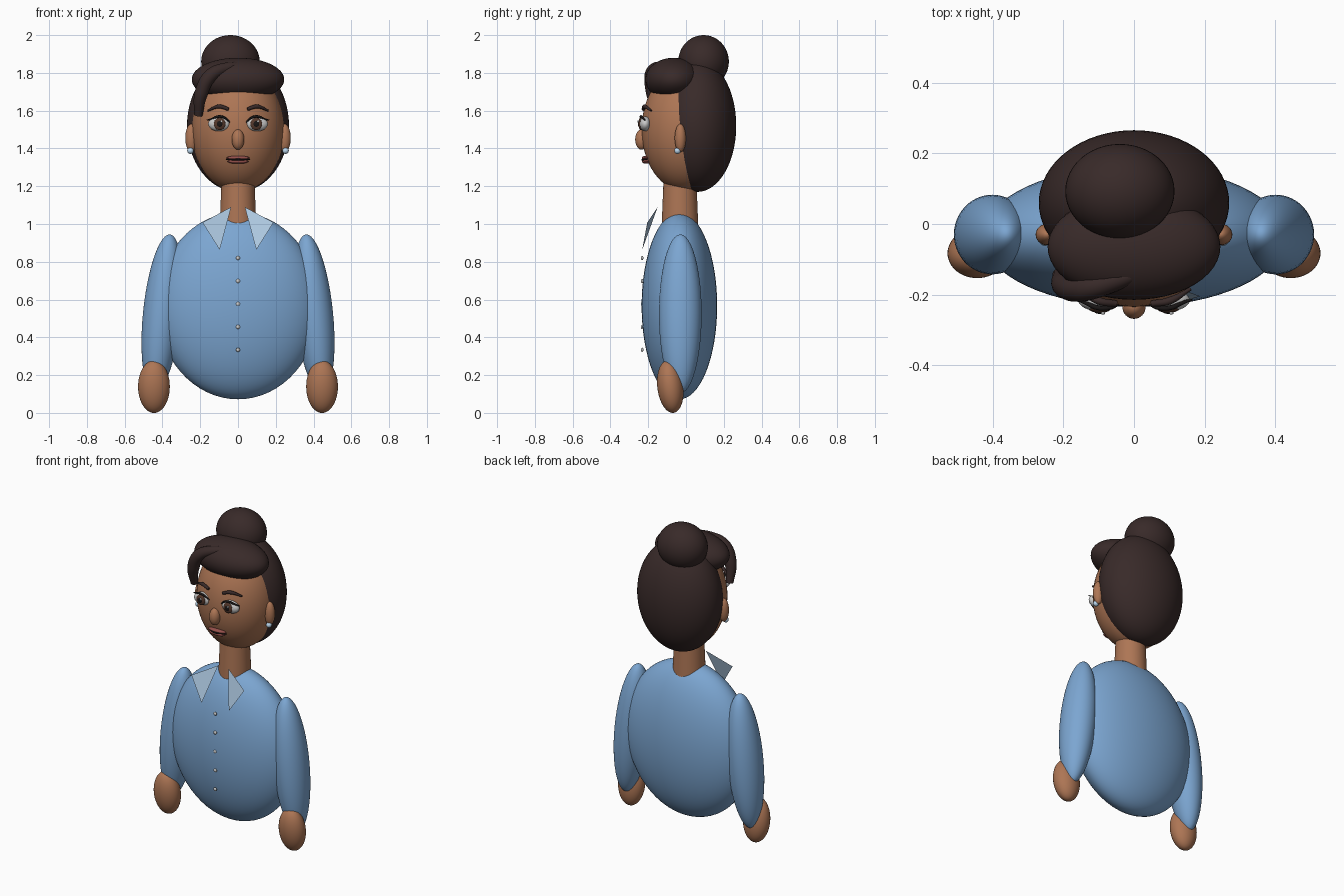
import bpy
import bmesh

if "Cube" in bpy.data.objects:
    bpy.data.objects.remove(bpy.data.objects["Cube"])

MATS = {}
COLOURS = {
    "skin": (0.42, 0.18, 0.09), "hair": (0.04, 0.023, 0.022), "shirt": (0.20, 0.38, 0.64),
    "collar": (0.42, 0.58, 0.75), "white": (0.9, 0.9, 0.88), "brown": (0.09, 0.04, 0.025),
    "black": (0.01, 0.008, 0.008), "lip": (0.30, 0.08, 0.07), "pearl": (0.5, 0.68, 0.85),
}
for key, rgb in COLOURS.items():
    MATS[key] = bpy.data.materials.new(key)
    MATS[key].diffuse_color = (*rgb, 1)


def finish(ob, name, mat):
    ob.name = name
    ob.data.materials.append(MATS[mat])
    return ob


def ball(name, mat, loc, radii, rot=(0, 0, 0), seg=48):
    """Smooth ellipsoid."""
    bpy.ops.mesh.primitive_uv_sphere_add(segments=seg, ring_count=seg // 2, radius=1,
                                         location=loc, rotation=rot)
    ob = bpy.context.object
    ob.scale = radii
    bpy.ops.object.shade_smooth()
    return finish(ob, name, mat)


def tube(name, mat, pts, radii, bevel=6):
    """Tapered smooth tube through the given points."""
    cu = bpy.data.curves.new(name, 'CURVE')
    cu.dimensions = '3D'
    cu.bevel_depth = 1
    cu.bevel_resolution = bevel
    cu.use_fill_caps = True
    cu.resolution_u = 10
    sp = cu.splines.new('BEZIER')
    sp.bezier_points.add(len(pts) - 1)
    for bp, p, r in zip(sp.bezier_points, pts, radii):
        bp.co = p
        bp.radius = r
        bp.handle_left_type = bp.handle_right_type = 'AUTO'
    ob = bpy.data.objects.new(name, cu)
    bpy.context.collection.objects.link(ob)
    return finish(ob, name, mat)


# Torso and neck
ball("torso", "shirt", (0, -0.035, 0.567), (0.43, 0.2, 0.495), seg=64)
bpy.ops.mesh.primitive_cone_add(vertices=48, radius1=0.098, radius2=0.086, depth=0.3,
                                location=(0, -0.032, 1.11))
bpy.ops.object.shade_smooth_by_angle()
finish(bpy.context.object, "neck", "skin")

# Head and hair masses
ball("head", "skin", (0, 0, 1.5), (0.245, 0.235, 0.33), seg=64)
ball("back_hair", "hair", (0, 0.06, 1.52), (0.27, 0.206, 0.35), seg=64)
ball("fringe", "hair", (0, -0.065, 1.765), (0.245, 0.15, 0.115))
ball("hair_bun", "hair", (-0.04, 0.093, 1.86), (0.155, 0.134, 0.14))
tube("swept_strand", "hair",
     [(0.07, -0.115, 1.84), (-0.05, -0.16, 1.828), (-0.145, -0.183, 1.785),
      (-0.195, -0.175, 1.69), (-0.21, -0.145, 1.575)],
     [0.012, 0.029, 0.037, 0.036, 0.022])

# Nose and mouth
ball("nose", "skin", (0, -0.235, 1.447), (0.033, 0.034, 0.054), seg=32)
ball("upper_lip", "lip", (0, -0.213, 1.35), (0.062, 0.02, 0.011), seg=32)
ball("lower_lip", "lip", (0, -0.211, 1.331), (0.055, 0.022, 0.012), seg=32)
tube("mouth_line", "black", [(-0.062, -0.208, 1.341), (0, -0.231, 1.341), (0.062, -0.208, 1.341)],
     [0.003, 0.005, 0.003], 3)

# Shirt buttons
for i in range(5):
    ball(f"button_{i + 1}", "white", (0, -0.232, 0.82 - 0.1215 * i), (0.011, 0.007, 0.011), seg=16)

# Paired parts
for s, side in ((-1, "right"), (1, "left")):
    ball(f"{side}_sleeve", "shirt", (s * 0.402, -0.03, 0.525), (0.101, 0.113, 0.422), (0, -s * 0.1, 0))
    ball(f"{side}_hand", "skin", (s * 0.445, -0.083, 0.139), (0.084, 0.069, 0.14), (0.12, 0, 0))
    ball(f"{side}_ear", "skin", (s * 0.247, -0.03, 1.455), (0.032, 0.03, 0.075), seg=32)
    ball(f"{side}_earring", "pearl", (s * 0.252, -0.045, 1.388), (0.017, 0.017, 0.017), seg=24)

    # Eye layers
    ball(f"{side}_eye", "white", (s * 0.1, -0.216, 1.53), (0.058, 0.031, 0.039), seg=32)
    ball(f"{side}_iris", "brown", (s * 0.097, -0.24, 1.53), (0.031, 0.012, 0.033), seg=32)
    ball(f"{side}_pupil", "black", (s * 0.097, -0.248, 1.53), (0.016, 0.007, 0.017), seg=24)
    ball(f"{side}_eye_glint", "white", (s * 0.097 + 0.009, -0.253, 1.543), (0.006, 0.004, 0.006), seg=12)
    tube(f"{side}_eyelid", "black",
         [(s * 0.04, -0.226, 1.535), (s * 0.07, -0.238, 1.562), (s * 0.105, -0.237, 1.569),
          (s * 0.14, -0.222, 1.555), (s * 0.165, -0.215, 1.55)],
         [0.003, 0.006, 0.007, 0.006, 0.002], 3)
    tube(f"{side}_eyebrow", "hair",
         [(s * 0.05, -0.226, 1.608), (s * 0.1, -0.218, 1.622), (s * 0.16, -0.184, 1.6)],
         [0.009, 0.011, 0.005], 4)

    # Flat collar flap
    bm = bmesh.new()
    bm.faces.new([bm.verts.new(p) for p in
                  ((s * 0.036, -0.15, 1.09), (s * 0.188, -0.205, 1.008), (s * 0.097, -0.232, 0.863))])
    me = bpy.data.meshes.new(f"{side}_collar")
    bm.to_mesh(me)
    bm.free()
    flap = bpy.data.objects.new(f"{side}_collar", me)
    bpy.context.collection.objects.link(flap)
    finish(flap, f"{side}_collar", "collar")

for m in bpy.data.materials:
    if m.users and not m.is_grease_pencil:
        m.use_nodes = True
        m.node_tree.nodes["Principled BSDF"].inputs["Base Color"].default_value = m.diffuse_color
